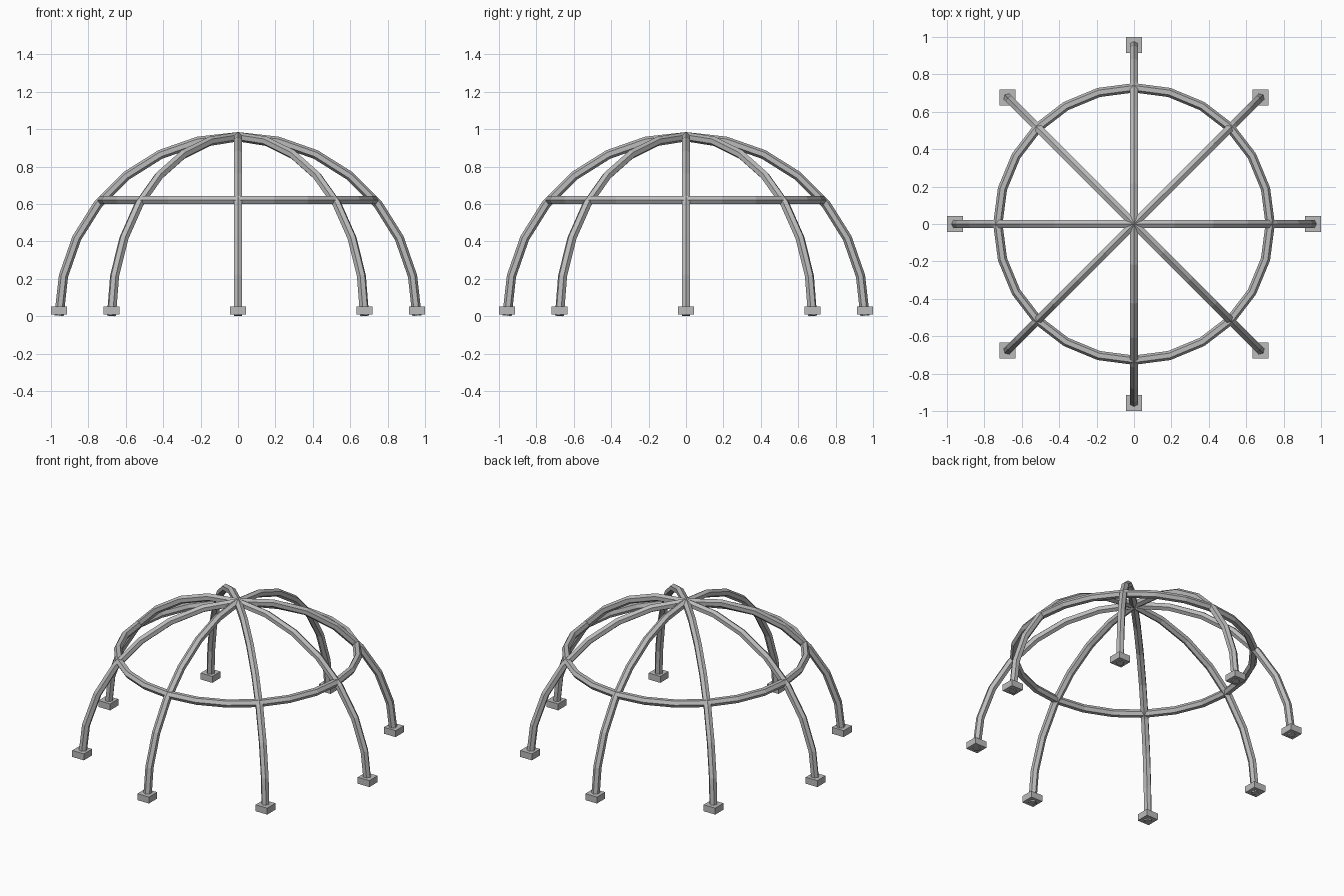
import bpy
import bmesh
from math import sin, cos, pi
from mathutils import Vector

if "Cube" in bpy.data.objects:
    bpy.data.objects.remove(bpy.data.objects["Cube"], do_unlink=True)

RADIUS = 0.957       # dome radius at the tube centre line
TUBE = 0.025         # tube radius
SIDES = 6
BASE = 0.003         # height of the arch ends
RING_Z = 0.621
RING_RADIUS = 0.728

steel = bpy.data.materials.new("grey_steel")
steel.diffuse_color = (0.5, 0.5, 0.5, 1)
steel.use_nodes = True
steel.node_tree.nodes["Principled BSDF"].inputs["Base Color"].default_value = (0.5, 0.5, 0.5, 1)


def finish(name, bm):
    bmesh.ops.recalc_face_normals(bm, faces=bm.faces)
    mesh = bpy.data.meshes.new(name)
    bm.to_mesh(mesh)
    bm.free()
    mesh.materials.append(steel)
    obj = bpy.data.objects.new(name, mesh)
    bpy.context.collection.objects.link(obj)
    return obj


def tube(name, points, axis, closed):
    """Sweep a hexagon along a path lying in the plane normal to axis."""
    bm = bmesh.new()
    count = len(points)
    loops = []
    for i, p in enumerate(points):
        before = points[i - 1] if closed or i > 0 else p
        after = points[(i + 1) % count] if closed or i < count - 1 else p
        out = (after - before).normalized().cross(axis)
        loops.append([bm.verts.new(p + TUBE * (out * cos(a) + axis * sin(a)))
                      for a in (2 * pi * k / SIDES for k in range(SIDES))])
    for i in range(count if closed else count - 1):
        a, b = loops[i], loops[(i + 1) % count]
        for k in range(SIDES):
            n = (k + 1) % SIDES
            bm.faces.new((a[k], a[n], b[n], b[k]))
    if not closed:
        bm.faces.new(loops[0])
        bm.faces.new(loops[-1])
    return finish(name, bm)


# Four arches crossing at the top
SEGMENTS = 14
for i in range(4):
    turn = i * pi / 4
    flat = Vector((cos(turn), sin(turn), 0))
    axis = flat.cross(Vector((0, 0, 1)))
    path = [flat * RADIUS * cos(t) + Vector((0, 0, BASE + RADIUS * sin(t)))
            for t in (pi * k / SEGMENTS for k in range(SEGMENTS + 1))]
    tube(f"arch_{i + 1}", path, axis, False)

# Horizontal ring joining the arches
circle = [Vector((RING_RADIUS * cos(t), RING_RADIUS * sin(t), RING_Z))
          for t in (2 * pi * k / 24 for k in range(24))]
tube("climbing_ring", circle, Vector((0, 0, 1)), True)

# Square feet, all aligned with the x and y axes
for i in range(8):
    turn = i * pi / 4
    bm = bmesh.new()
    bmesh.ops.create_cube(bm, size=1)
    bmesh.ops.scale(bm, vec=(0.086, 0.086, 0.043), verts=bm.verts)
    bmesh.ops.translate(bm, vec=(RADIUS * cos(turn), RADIUS * sin(turn), 0.031), verts=bm.verts)
    finish(f"foot_{i + 1}", bm)
